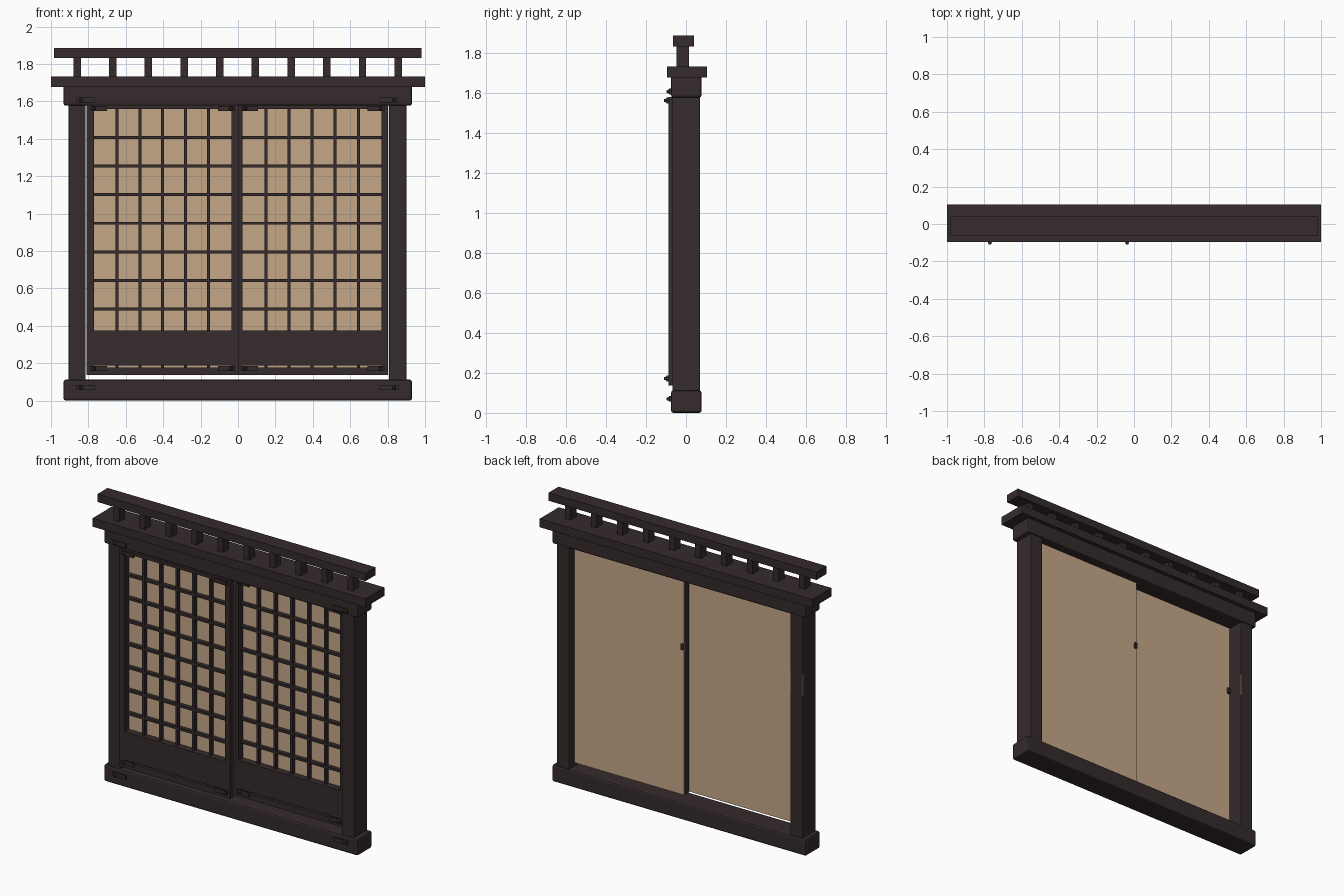
import bpy, math

cube = bpy.data.objects.get("Cube")
if cube:
    bpy.data.objects.remove(cube, do_unlink=True)


def material(name, color):
    m = bpy.data.materials.new(name)
    m.use_nodes = True
    m.diffuse_color = color
    m.node_tree.nodes["Principled BSDF"].inputs["Base Color"].default_value = color
    return m


WOOD = material("dark wood", (0.035, 0.0235, 0.025, 1))
PAPER = material("tan paper", (0.56, 0.39, 0.25, 1))


def box(name, x0, x1, y0, y1, z0, z1, mat=WOOD, bevel=0):
    bpy.ops.mesh.primitive_cube_add(
        size=1, location=((x0 + x1) / 2, (y0 + y1) / 2, (z0 + z1) / 2))
    ob = bpy.context.object
    ob.name = name
    ob.scale = (x1 - x0, y1 - y0, z1 - z0)
    bpy.ops.object.transform_apply(location=False, rotation=False, scale=True)
    ob.data.materials.append(mat)
    if bevel:
        mod = ob.modifiers.new("bevel", "BEVEL")
        mod.width = bevel
        mod.segments = 2
    return ob


def fitting(name, x0, x1, knob_x, z, y):
    """Thin metal-style plate with a domed stud, mounted on the face at y."""
    box(name + "_plate", x0, x1, y - 0.009, y + 0.002, z - 0.014, z + 0.014)
    bpy.ops.mesh.primitive_cone_add(
        vertices=12, radius1=0.013, radius2=0.006, depth=0.02,
        location=(knob_x, y - 0.012, z), rotation=(math.pi / 2, 0, 0))
    stud = bpy.context.object
    stud.name = name + "_stud"
    stud.data.materials.append(WOOD)


# Main frame
box("sill_beam", -0.933, 0.93, -0.075, 0.078, 0, 0.112, bevel=0.012)
box("head_beam", -0.933, 0.93, -0.075, 0.078, 1.577, 1.69, bevel=0.012)
box("right_post", -0.905, -0.815, -0.068, 0.07, 0.10, 1.59, bevel=0.004)
box("left_post", 0.807, 0.90, -0.068, 0.07, 0.10, 1.59, bevel=0.004)
# Tan slip set in the back of the post, showing only at its rounded corners
box("post_slip", -0.9055, -0.8145, 0.062, 0.0695, 1.05, 1.20, PAPER)

# Cap board and raised top rail on short posts
box("cap_board", -1, 1, -0.095, 0.105, 1.677, 1.733)
box("top_rail", -0.985, 0.98, -0.065, 0.04, 1.833, 1.886)
for i in range(10):
    x = -0.86 + i * 0.1907
    box("rail_post", x - 0.02, x + 0.02, -0.047, 0.014, 1.72, 1.84)


def door(name, x0, left, right, x1, y):
    """Sliding screen: front face at y, paper sheet across the whole back."""
    yb = y + 0.046
    z0, z1 = 0.137, 1.58
    box(name + "_paper", x0, x1, yb, yb + 0.004, z0, z1, PAPER)
    for a, b in ((x0, left), (right, x1)):
        box(name + "_stile", a, b, y, yb, z0, z1)
    # Bottom rail, solid lower panel, top rail
    for part, a, b in (("bottom_rail", z0, 0.176), ("lower_panel", 0.188, 0.376),
                       ("top_rail", 1.56, z1)):
        box(name + "_" + part, left, right, y, yb, a, b)
    # Lattice set back against the paper
    cols, rows = 6, 8
    low, high = 0.337, 1.56
    for i in range(1, cols):
        x = left + (right - left) * i / cols
        box(name + "_upright_bar", x - 0.008, x + 0.008, yb - 0.026, yb, 0.17, high)
    for i in range(1, rows):
        z = low + (high - low) * i / rows
        box(name + "_cross_bar", left, right, yb - 0.026, yb, z - 0.008, z + 0.008)
    # Corner fittings and the pull on the back
    for z in (0.172, 1.562):
        fitting(name + "_outer_fitting", x0 + 0.02, x0 + 0.11, x0 + 0.04, z, y)
        fitting(name + "_inner_fitting", x1 - 0.11, x1 - 0.02, x1 - 0.04, z, y)
    box(name + "_pull", x0, x0 + 0.02, yb, yb + 0.018, 1.10, 1.14, bevel=0.004)


door("right_door", -0.81, -0.77, -0.035, 0.003, -0.088)
door("left_door", -0.002, 0.025, 0.767, 0.803, -0.028)

# Fittings on the head and sill beams
for part, z in (("sill", 0.07), ("head", 1.607)):
    fitting(part + "_right_fitting", -0.865, -0.765, -0.84, z, -0.075)
    fitting(part + "_left_fitting", 0.757, 0.86, 0.835, z, -0.075)
